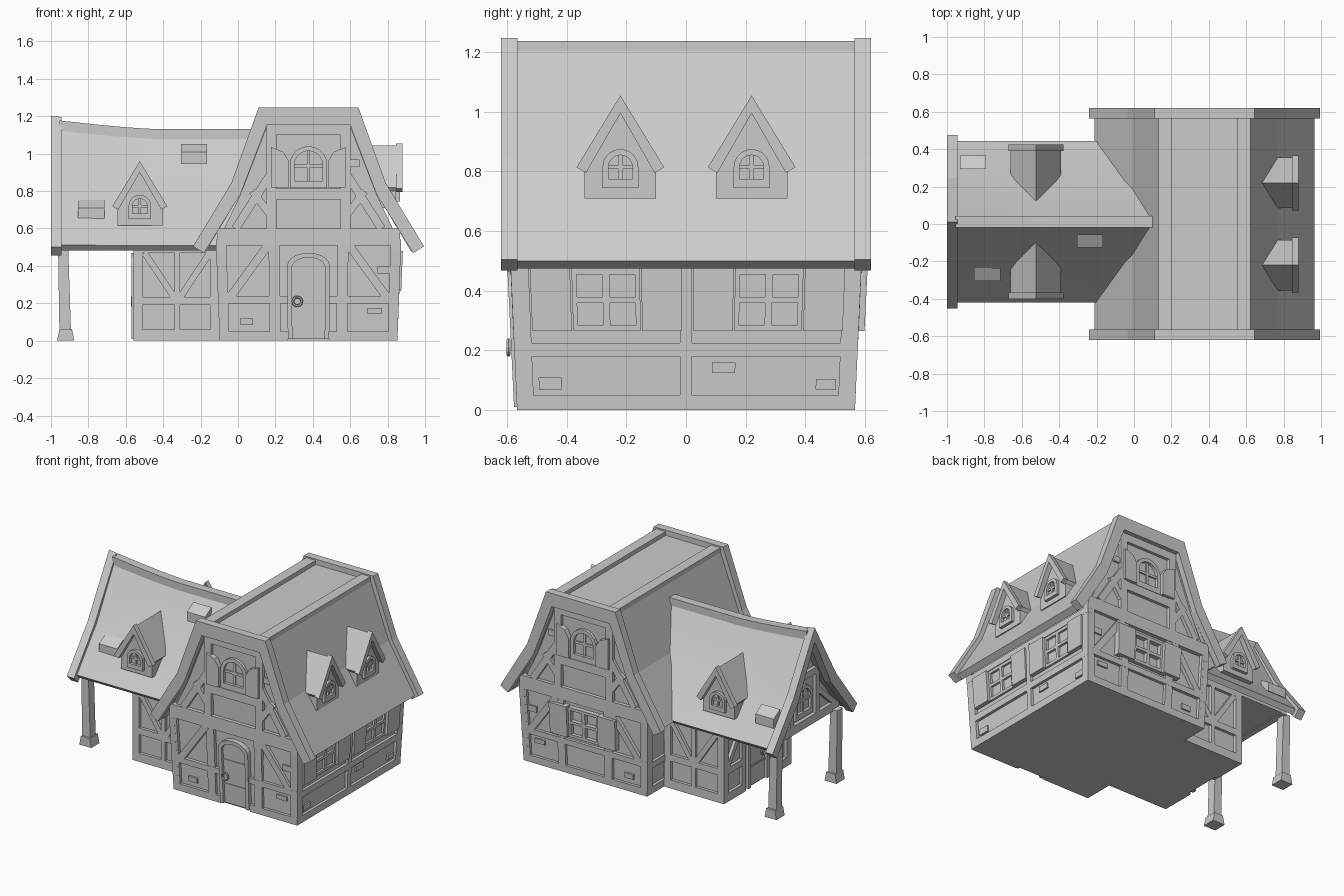
import bpy, bmesh, math
from mathutils import Vector

cube = bpy.data.objects.get("Cube")
if cube:
    bpy.data.objects.remove(cube)

grey = bpy.data.materials.new("plain_grey")
grey.use_nodes = True
grey.diffuse_color = (0.6, 0.6, 0.6, 1)
grey.node_tree.nodes["Principled BSDF"].inputs["Base Color"].default_value = (0.6, 0.6, 0.6, 1)

CX, WY = 0.377, 0.012          # centre lines of the main house and the wing

# Directions: u runs along a wall, z is up, d is the distance outward
SIDES = {
    "front": lambda u, z, d: Vector((u, -d, z)),
    "back": lambda u, z, d: Vector((u, d, z)),
    "east": lambda u, z, d: Vector((d, u, z)),
    "west": lambda u, z, d: Vector((-d, u, z)),
}


def flare(p):
    """House walls lean outward up to the eaves."""
    k = 1 - 0.08 * max(0, 0.5 - p.z)
    return Vector((CX + (p.x - CX) * k, p.y * k, p.z))


def sway(p):
    """Wing ridge lifts toward its outer end."""
    t = max(0, (-0.45 - p.x) / 0.5) ** 1.3
    return p + Vector((0, 0, 0.045 * t * max(0, (p.z - 0.5) / 0.63)))


def build(name, polys, side, depths, warp=None):
    """Extrude flat outlines through a list of depths."""
    bm = bmesh.new()
    for poly in polys:
        rows = []
        for d in depths:
            pts = [SIDES[side](u, z, d) for u, z in poly]
            rows.append([bm.verts.new(warp(p) if warp else p) for p in pts])
        bm.faces.new(rows[0])
        bm.faces.new(rows[-1])
        n = len(poly)
        for a, b in zip(rows, rows[1:]):
            for i in range(n):
                j = (i + 1) % n
                bm.faces.new((a[i], a[j], b[j], b[i]))
    bmesh.ops.recalc_face_normals(bm, faces=bm.faces)
    mesh = bpy.data.meshes.new(name)
    bm.to_mesh(mesh)
    bm.free()
    mesh.materials.append(grey)
    ob = bpy.data.objects.new(name, mesh)
    bpy.context.collection.objects.link(ob)
    return ob


def rect(a, b, lo, hi):
    return [(a, lo), (b, lo), (b, hi), (a, hi)]


def beam(a, b, w):
    p, q = Vector(a), Vector(b)
    n = (q - p).orthogonal().normalized() * w / 2
    return [tuple(v) for v in (p + n, q + n, q - n, p - n)]


def arch(c, lo, hi, w, rise=None):
    rise = rise or w
    curve = [(c + w * math.cos(t), hi - rise + rise * math.sin(t))
             for t in [math.pi * i / 10 for i in range(11)]]
    return [(c + w, lo)] + curve + [(c - w, lo)]


def arch_frame(c, lo, hi, w, t, rise=None):
    rise = rise or w
    return arch(c, lo, hi, w, rise) + arch(c, lo, hi - t, w - t, rise - t * rise / w)[::-1]


def mirror(polys, c):
    return polys + [[(2 * c - u, z) for u, z in p] for p in polys]


def roof_strip(right_outer, right_inner, c):
    flip = lambda pts: [(-u, z) for u, z in pts]
    loop = flip(right_outer[::-1]) + right_outer + right_inner[::-1] + flip(right_inner)
    out = []
    for u, z in loop:
        if not out or (u + c, z) != out[-1]:
            out.append((u + c, z))
    return out


def arched_window(name, side, c, lo, hi, w, d, t=0.02):
    mid = lo + (hi - lo) * 0.5
    bars = [rect(c - t / 3, c + t / 3, lo, hi - t), rect(c - w + t, c + w - t, mid - t / 3, mid + t / 3)]
    build(name + "_frame", [arch_frame(c, lo, hi, w, t), rect(c - w, c + w, lo - t / 2, lo + t)],
          side, (d - 0.01, d + 0.02))
    build(name + "_bars", bars, side, (d - 0.01, d + 0.01))


def shuttered_window(name, side, c, d, warp):
    w, lo, hi = 0.115, 0.265, 0.475
    mid = (lo + hi) / 2
    edges = mirror([rect(c - w, c - w + 0.016, lo, hi)], c)
    edges += [rect(c - w, c + w, a, a + 0.02) for a in (lo, mid - 0.01, hi - 0.02)]
    edges += [rect(c - 0.012, c + 0.012, lo, hi)]
    build(name + "_frame", edges, side, (d - 0.02, d + 0.015), warp)
    build(name + "_shutters", mirror([rect(c - w - 0.14, c - w - 0.005, lo, hi + 0.005)], c),
          side, (d - 0.02, d + 0.03), warp)


def door(name, side, c, d, warp=None):
    build(name + "_frame", [arch_frame(c, 0.01, 0.47, 0.115, 0.025, 0.07)], side, (d - 0.02, d + 0.03), warp)
    planks = [rect(c - 0.09, c + 0.09, a, a + 0.01) for a in (0.14, 0.31)]
    build(name + "_leaf", [arch(c, 0.01, 0.45, 0.095, 0.055)], side, (d - 0.02, d + 0.01), warp)
    build(name + "_battens", planks, side, (d, d + 0.016), warp)
    pos = SIDES[side](c - 0.06, 0.21, d + 0.025)
    rot = (math.pi / 2, 0, 0) if side == "front" else (0, math.pi / 2, 0)
    bpy.ops.mesh.primitive_torus_add(location=pos, rotation=rot, major_radius=0.024,
                                     minor_radius=0.007, major_segments=12, minor_segments=6)
    bpy.context.object.name = name + "_ring"
    bpy.context.object.data.materials.append(grey)


def dormer(name, side, c, base, d):
    body = [(c - 0.12, base), (c + 0.12, base), (c + 0.12, base + 0.1), (c, base + 0.3), (c - 0.12, base + 0.1)]
    build(name + "_body", [body], side, (d - 0.28, d))
    for part, grow, depths in (("roof", 0, (d - 0.3, d)), ("boards", 0.012, (d, d + 0.035))):
        top = [(0, base + 0.333 + grow), (0.135 + grow, base + 0.11 - grow / 2)]
        under = [(0, base + 0.285), (0.115, base + 0.085)]
        build(name + "_" + part, [roof_strip(top, under, c)], side, depths)
    arched_window(name + "_window", side, c, base + 0.045, base + 0.165, 0.06, d)


# Main house body
half = [(0.475, 0), (0.475, 0.5), (0.47, 0.56), (0.36, 0.79), (0.235, 1.17)]
body = [(CX + u, z) for u, z in half] + [(CX - u, z) for u, z in half[::-1]]
build("house_walls", [body], "front", (-0.57, 0.57), flare)

# Main roof, end boards and ridge beams
slope = [(0.245, 1.21), (0.388, 0.83), (0.587, 0.5)]
under = [(0.215, 1.16), (0.355, 0.8), (0.55, 0.475)]
build("house_roof", [roof_strip(slope, under, CX)], "front", (-0.58, 0.58))
edge = [(0.267, 1.247), (0.412, 0.845), (0.617, 0.505)]
inner = [(0.222, 1.155), (0.363, 0.785), (0.56, 0.468)]
for side in ("front", "back"):
    build(side + "_gable_boards", [roof_strip(edge, inner, CX)], side, (0.565, 0.62))
build("ridge_beams", mirror([rect(CX - 0.247, CX - 0.175, 1.17, 1.238)], CX), "front", (-0.57, 0.57))

# Gable timbers, shared by front and back
D = 0.57
half_frame = [rect(CX - 0.495, CX - 0.44, 0, 0.54), rect(CX - 0.215, CX - 0.155, 0.05, 0.6),
              rect(CX - 0.225, CX - 0.17, 0.6, 1.16), rect(CX - 0.495, CX - 0.115, 0.2, 0.24),
              beam((CX - 0.43, 0.23), (CX - 0.21, 0.52), 0.045),
              beam((CX - 0.39, 0.6), (CX - 0.21, 0.88), 0.045),
              beam((CX - 0.30, 0.80), (CX - 0.21, 0.68), 0.04)]
for side in ("front", "back"):
    cross = [rect(CX - 0.49, CX + 0.49, 0.51, 0.6), rect(CX - 0.2, CX + 0.2, 0.755, 0.815),
             rect(CX - 0.2, CX + 0.2, 1.1, 1.165)]
    cross += mirror([rect(CX - 0.495, CX - 0.115, 0, 0.05)], CX)
    if side == "back":
        cross.append(rect(CX - 0.12, CX + 0.12, 0, 0.05))
        cross.append(rect(CX - 0.12, CX + 0.12, 0.2, 0.24))
    build(side + "_timbers", mirror(half_frame, CX) + cross, side, (D - 0.02, D + 0.02), flare)
    arched_window(side + "_upper_window", side, CX, 0.83, 1.04, 0.1, D, 0.025)
    shutter = [(CX - 0.105, 0.82), (CX - 0.105, 0.96), (CX - 0.135, 1.01), (CX - 0.2, 1.035), (CX - 0.2, 0.82)]
    build(side + "_upper_shutters", mirror([shutter], CX), side, (D, D + 0.035))
    bricks = [rect(0.0, 0.07, 0.085, 0.12), rect(0.7, 0.78, 0.145, 0.175), rect(0.75, 0.83, 0.36, 0.4),
              rect(0.59, 0.65, 0.93, 0.97)]
    build(side + "_bricks", bricks, side, (D - 0.01, D + 0.012), flare)
door("front_door", "front", CX, D, flare)
shuttered_window("back_window", "back", CX, D + 0.01, flare)

# Long side timbers, east and west
for side, dist in (("east", CX + 0.475), ("west", 0.475 - CX)):
    frame = mirror([rect(-0.59, -0.53, 0, 0.52)], 0) + [rect(-0.02, 0.02, 0, 0.5)]
    frame += [rect(-0.59, 0.59, a, b) for a, b in ((0, 0.05), (0.18, 0.225), (0.475, 0.52))]
    build(side + "_timbers", frame, side, (dist - 0.02, dist + 0.02), flare)
bricks = [rect(-0.51, -0.43, 0.07, 0.11), rect(0.09, 0.17, 0.125, 0.16), rect(0.45, 0.52, 0.07, 0.105)]
build("east_bricks", bricks, "east", (0.84, 0.864), flare)
for i, y in enumerate((-0.27, 0.28)):
    shuttered_window(f"east_window_{i + 1}", "east", y, CX + 0.475, flare)
for i, y in enumerate((-0.22, 0.22)):
    dormer(f"east_dormer_{i + 1}", "east", y, 0.71, 0.845)

# Wing walls and timbers
build("wing_walls", [rect(WY - 0.35, WY + 0.35, 0, 0.52)], "west", (0, 0.54))
for side, off in (("front", -WY), ("back", WY)):
    frame = [rect(-0.56, -0.51, 0, 0.5), rect(-0.34, -0.31, 0.02, 0.5), rect(-0.15, -0.1, 0, 0.5),
             beam((-0.5, 0.47), (-0.34, 0.23), 0.035), beam((-0.31, 0.23), (-0.15, 0.47), 0.035)]
    frame += [rect(-0.56, -0.1, a, b) for a, b in ((0, 0.06), (0.19, 0.235), (0.47, 0.51))]
    build("wing_" + side + "_timbers", frame, side, (0.33 + off, 0.37 + off))
frame = mirror([rect(WY - 0.37, WY - 0.32, 0, 0.5), rect(WY - 0.17, WY - 0.13, 0, 0.5),
                rect(WY - 0.36, WY - 0.13, 0, 0.06), rect(WY - 0.36, WY - 0.13, 0.19, 0.235),
                beam((WY - 0.33, 0.23), (WY - 0.16, 0.47), 0.035)], WY)
build("wing_end_timbers", frame, "west", (0.52, 0.56))
door("wing_door", "west", WY, 0.54)

# Wing loft, gable timbers and window
loft = [(WY + u, z) for u, z in ((-0.37, 0.49), (0.37, 0.49), (0.37, 0.54), (0.21, 0.74), (0, 1.09),
                                 (-0.21, 0.74), (-0.37, 0.54))]
build("wing_loft", [loft], "west", (0, 0.45, 0.9), sway)
frame = mirror([rect(WY - 0.16, WY - 0.12, 0.52, 0.84), beam((WY - 0.33, 0.54), (WY - 0.15, 0.7), 0.035)], WY)
frame += [rect(WY - 0.37, WY + 0.37, 0.485, 0.545), rect(WY - 0.16, WY + 0.16, 0.82, 0.865)]
build("wing_gable_timbers", frame, "west", (0.88, 0.925))
arched_window("wing_gable_window", "west", WY, 0.575, 0.78, 0.095, 0.9, 0.025)

# Wing roof, end boards and ridge cap
steps = (-0.1, 0.45, 0.55, 0.65, 0.75, 0.85, 0.955)
slope = [(0, 1.13), (0.215, 0.77), (0.432, 0.51)]
under = [(0, 1.07), (0.195, 0.725), (0.405, 0.482)]
roof = build("wing_roof", [roof_strip(slope, under, WY)], "west", steps, sway)
edge = [(0, 1.15), (0.235, 0.775), (0.465, 0.5)]
inner = [(0, 1.06), (0.18, 0.735), (0.42, 0.455)]
build("wing_end_boards", [roof_strip(edge, inner, WY)], "west", (0.945, 1.0), sway)
build("wing_ridge", [rect(WY - 0.03, WY + 0.03, 1.07, 1.132)], "west", steps, sway)
bpy.ops.object.select_all(action="DESELECT")
roof.select_set(True)
bpy.context.view_layer.objects.active = roof
bpy.ops.object.shade_smooth_by_angle(angle=math.radians(20))

# Wing dormers and loose shingles
dormer("wing_front_dormer", "front", -0.525, 0.615, 0.365)
dormer("wing_back_dormer", "back", -0.525, 0.615, 0.39)
for i, (side, x, z, d) in enumerate((("front", -0.785, 0.7, 0.27), ("front", -0.235, 1.0, 0.09),
                                     ("back", -0.86, 0.675, 0.33))):
    build(f"shingle_{i + 1}", [rect(x - 0.07, x + 0.07, z - 0.035, z + 0.03)], side, (d - 0.035, d + 0.035),
          lambda p, s=side, d=d, z=z: p + Vector((0, 0, 0.6 * (d - abs(p.y)))))

# Porch posts
for i, y in enumerate((WY - 0.33, WY + 0.33)):
    shaft = [(-0.955, 0.05), (-0.893, 0.05), (-0.908, 0.5), (-0.962, 0.5)]
    foot = [(-0.967, 0), (-0.875, 0), (-0.888, 0.062), (-0.955, 0.062)]
    build(f"post_{i + 1}_shaft", [shaft], "back", (y - 0.03, y + 0.03))
    build(f"post_{i + 1}_foot", [foot], "back", (y - 0.045, y + 0.045))
